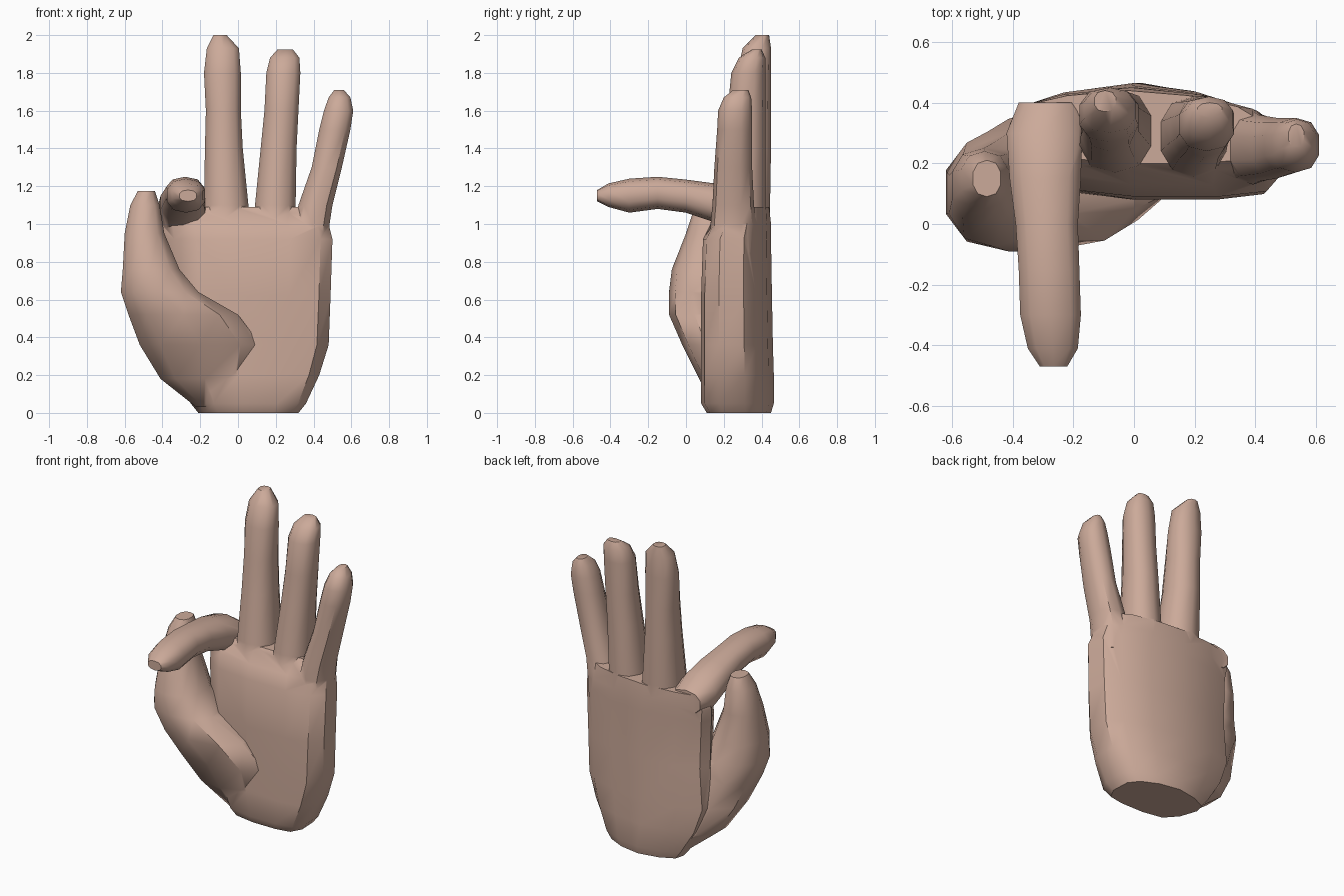
import bpy, bmesh
from math import cos, sin, pi, copysign

skin = bpy.data.materials.new("skin")
skin.diffuse_color = (0.60, 0.40, 0.32, 1)


def round_profile(n=10, e=0.85):
    """Soft rounded outline in the unit square."""
    pts = []
    for i in range(n):
        a = 2 * pi * (i + 0.5) / n
        c, s = cos(a), sin(a)
        pts.append((0.5 + 0.5 * copysign(abs(c) ** e, c), 0.5 + 0.5 * copysign(abs(s) ** e, s)))
    lo = [min(p[k] for p in pts) for k in (0, 1)]
    hi = [max(p[k] for p in pts) for k in (0, 1)]
    return [tuple((p[k] - lo[k]) / (hi[k] - lo[k]) for k in (0, 1)) for p in pts]


def loft(name, sections, profile, forward=False):
    """Sections are (station, x0, x1, d0, d1); station runs along z, or along y if forward."""
    bm = bmesh.new()
    rings = []
    for t, x0, x1, d0, d1 in sections:
        ring = []
        for u, v in profile:
            x, d = x0 + (x1 - x0) * u, d0 + (d1 - d0) * v
            ring.append(bm.verts.new((x, t, d) if forward else (x, d, t)))
        rings.append(ring)
    n = len(profile)
    for a, b in zip(rings, rings[1:]):
        for i in range(n):
            j = (i + 1) % n
            bm.faces.new((a[i], a[j], b[j], b[i]))
    bm.faces.new(rings[0][::-1])
    bm.faces.new(rings[-1])
    bmesh.ops.recalc_face_normals(bm, faces=bm.faces)
    mesh = bpy.data.meshes.new(name)
    bm.to_mesh(mesh)
    bm.free()
    mesh.materials.append(skin)
    ob = bpy.data.objects.new(name, mesh)
    bpy.context.collection.objects.link(ob)
    return ob


# Palm: flat front, arched back, slanted side towards the thumb
palm_profile = [(0, 0.62), (0.07, 0.3), (0.2, 0.07), (0.45, 0), (0.75, 0), (0.93, 0.05),
                (1, 0.25), (0.99, 0.6), (0.9, 0.78), (0.7, 0.93), (0.45, 1), (0.2, 0.93), (0.03, 0.8)]
palm = loft("hand", [
    (0.0, -0.21, 0.32, 0.11, 0.45), (0.05, -0.25, 0.36, 0.08, 0.465),
    (0.2, -0.35, 0.43, 0.08, 0.465), (0.36, -0.41, 0.48, 0.08, 0.46),
    (0.62, -0.39, 0.49, 0.08, 0.455), (0.92, -0.40, 0.50, 0.09, 0.45),
    (1.0, -0.41, 0.48, 0.13, 0.45), (1.09, -0.38, 0.42, 0.20, 0.44)], palm_profile)

tube = round_profile(10)
parts = []

# Thumb with its fleshy base
parts.append(loft("thumb", [
    (0.03, -0.22, 0.0, 0.15, 0.40), (0.18, -0.41, 0.06, 0.07, 0.40),
    (0.36, -0.52, 0.12, -0.02, 0.38), (0.52, -0.58, 0.0, -0.09, 0.34),
    (0.64, -0.62, -0.21, -0.09, 0.30), (0.76, -0.61, -0.31, -0.075, 0.27),
    (0.95, -0.60, -0.39, 0.0, 0.25), (1.10, -0.57, -0.415, 0.05, 0.24),
    (1.175, -0.53, -0.44, 0.09, 0.21)], tube))

# Index finger bent forward
parts.append(loft("index_finger", [
    (0.40, -0.38, -0.18, 0.97, 1.11), (0.30, -0.42, -0.17, 0.95, 1.18),
    (0.15, -0.41, -0.175, 1.01, 1.215), (0.0, -0.39, -0.185, 1.06, 1.235),
    (-0.15, -0.38, -0.18, 1.08, 1.25), (-0.30, -0.375, -0.175, 1.06, 1.24),
    (-0.41, -0.35, -0.185, 1.09, 1.215), (-0.47, -0.31, -0.22, 1.12, 1.18)], tube, forward=True))

# Raised fingers
parts.append(loft("middle_finger", [
    (0.90, -0.19, 0.07, 0.15, 0.44), (1.10, -0.18, 0.055, 0.17, 0.445),
    (1.40, -0.175, 0.025, 0.22, 0.45), (1.60, -0.17, 0.015, 0.24, 0.45),
    (1.80, -0.18, 0.015, 0.27, 0.45), (1.93, -0.165, 0.005, 0.30, 0.45),
    (2.0, -0.13, -0.06, 0.37, 0.44)], tube))
parts.append(loft("ring_finger", [
    (0.90, 0.08, 0.31, 0.14, 0.42), (1.10, 0.09, 0.305, 0.16, 0.42),
    (1.40, 0.12, 0.31, 0.20, 0.42), (1.60, 0.14, 0.32, 0.22, 0.42),
    (1.80, 0.15, 0.33, 0.24, 0.42), (1.88, 0.17, 0.325, 0.28, 0.42),
    (1.925, 0.21, 0.29, 0.35, 0.40)], tube))
parts.append(loft("little_finger", [
    (0.85, 0.28, 0.485, 0.13, 0.36), (1.0, 0.30, 0.485, 0.13, 0.37),
    (1.10, 0.32, 0.50, 0.14, 0.36), (1.30, 0.39, 0.55, 0.15, 0.35),
    (1.50, 0.43, 0.595, 0.165, 0.35), (1.60, 0.455, 0.61, 0.17, 0.35),
    (1.67, 0.48, 0.595, 0.20, 0.345), (1.71, 0.51, 0.56, 0.25, 0.33)], tube))

# Fuse everything into one skin
for p in parts:
    m = palm.modifiers.new(p.name, 'BOOLEAN')
    m.operation, m.solver, m.object = 'UNION', 'EXACT', p
bpy.context.view_layer.update()
fused = bpy.data.meshes.new_from_object(palm.evaluated_get(bpy.context.evaluated_depsgraph_get()))
palm.modifiers.clear()
palm.data = fused
for p in parts:
    bpy.data.objects.remove(p)

bpy.ops.object.select_all(action='DESELECT')
palm.select_set(True)
bpy.context.view_layer.objects.active = palm
bpy.ops.object.shade_smooth_by_angle(angle=0.75)
